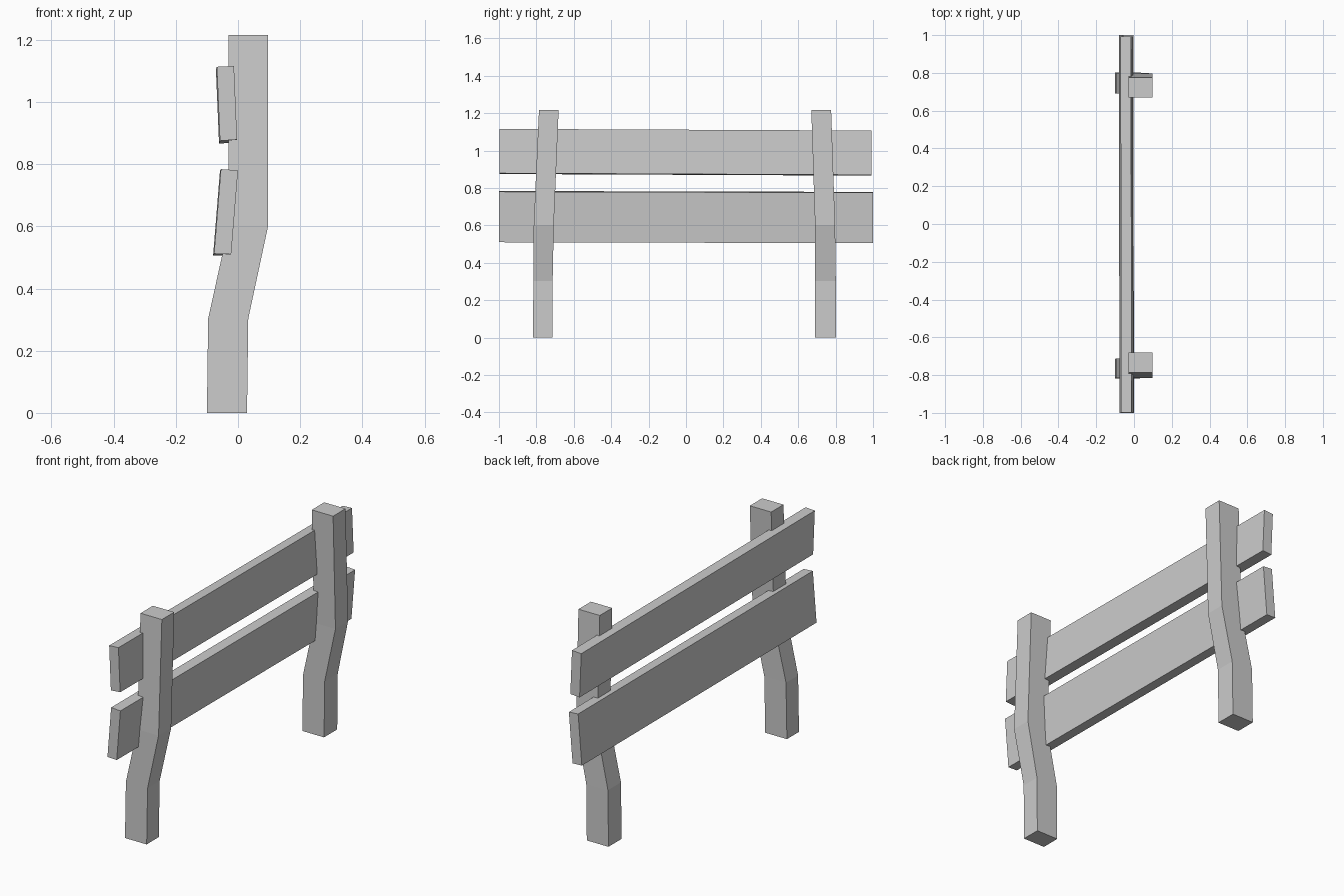
import bpy, bmesh

if "Cube" in bpy.data.objects:
    bpy.data.objects.remove(bpy.data.objects["Cube"])


def loft(name, rings):
    """Join four-cornered rings into a closed solid."""
    bm = bmesh.new()
    loops = [[bm.verts.new(p) for p in ring] for ring in rings]
    for a, b in zip(loops, loops[1:]):
        for i in range(4):
            j = (i + 1) % 4
            bm.faces.new((a[i], a[j], b[j], b[i]))
    bm.faces.new(loops[0])
    bm.faces.new(loops[-1])
    bmesh.ops.recalc_face_normals(bm, faces=bm.faces)
    mesh = bpy.data.meshes.new(name)
    bm.to_mesh(mesh)
    bm.free()
    obj = bpy.data.objects.new(name, mesh)
    bpy.context.collection.objects.link(obj)
    return obj


# Bent posts: (z, x min, x max) with the y range at each level
levels = [(0, -0.1, 0.029), (0.303, -0.096, 0.033),
          (0.602, -0.03, 0.097), (1.216, -0.03, 0.097)]
posts = {
    "front_post": [(-0.818, -0.715), (-0.816, -0.713), (-0.814, -0.707), (-0.786, -0.681)],
    "back_post": [(0.69, 0.802), (0.69, 0.801), (0.69, 0.797), (0.67, 0.776)],
}
for name, spans in posts.items():
    loft(name, [[(x0, y0, z), (x1, y0, z), (x1, y1, z), (x0, y1, z)]
                for (z, x0, x1), (y0, y1) in zip(levels, spans)])

# Tilted planks: xz section at the front end, slight drift towards the back end
planks = {
    "upper_plank": ([(-0.068, 1.113), (-0.013, 1.116), (-0.003, 0.879), (-0.058, 0.875)],
                    -0.998, 0.992, -0.003, -0.009),
    "lower_plank": ([(-0.055, 0.784), (0.0, 0.78), (-0.022, 0.51), (-0.077, 0.512)],
                    -1.0, 1.0, -0.003, -0.005),
}
for name, (section, y0, y1, dx, dz) in planks.items():
    loft(name, [[(x, y0, z) for x, z in section],
                [(x + dx, y1, z + dz) for x, z in section]])
